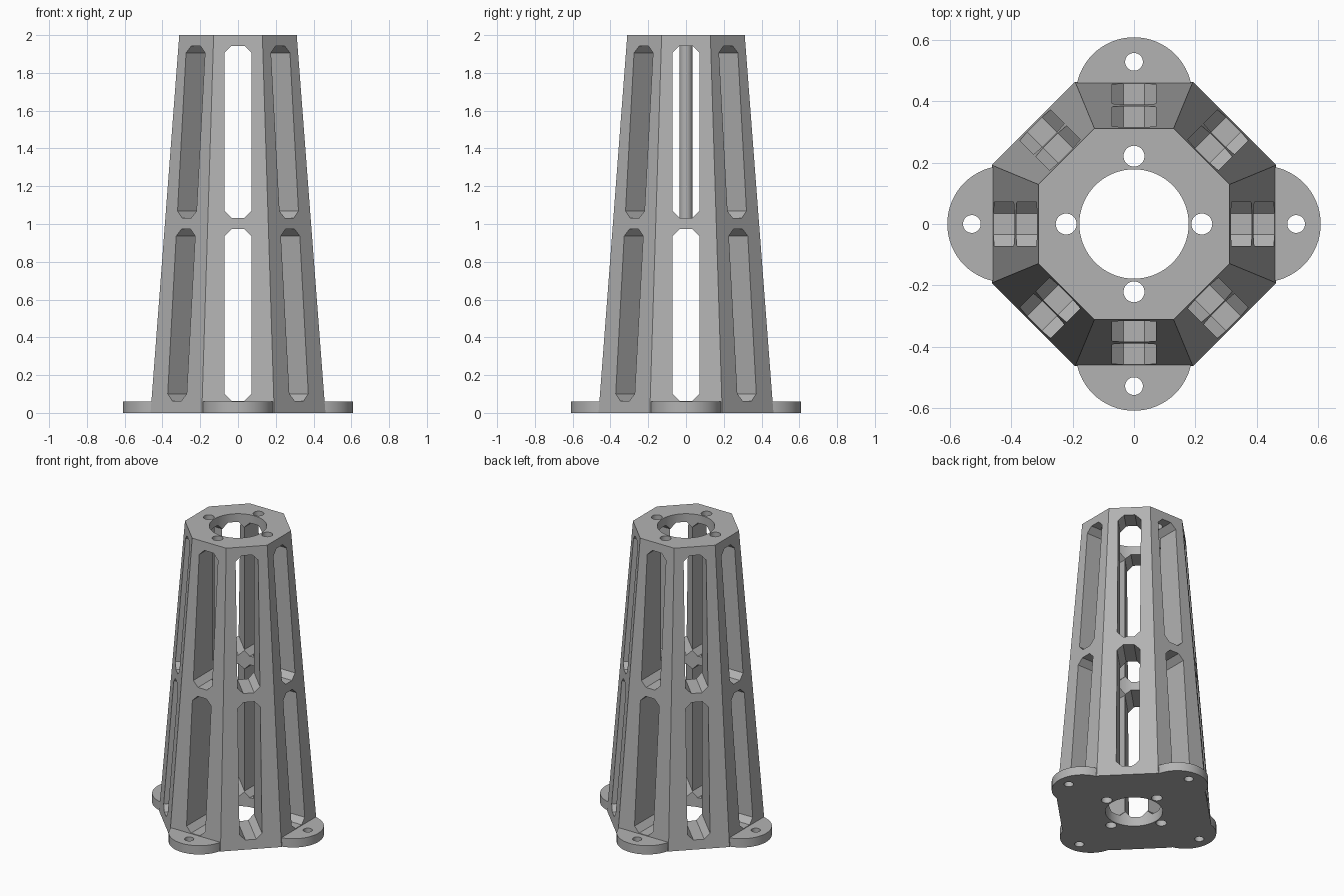
import bpy, bmesh, math
from mathutils import Matrix

if "Cube" in bpy.data.objects:
    bpy.data.objects.remove(bpy.data.objects["Cube"])

grey = bpy.data.materials.new("light grey")
grey.diffuse_color = (0.45, 0.45, 0.45, 1)
grey.use_nodes = True
grey.node_tree.nodes["Principled BSDF"].inputs["Base Color"].default_value = grey.diffuse_color


def make_object(name, bm):
    bmesh.ops.recalc_face_normals(bm, faces=bm.faces)
    mesh = bpy.data.meshes.new(name)
    bm.to_mesh(mesh)
    bm.free()
    mesh.materials.append(grey)
    obj = bpy.data.objects.new(name, mesh)
    bpy.context.collection.objects.link(obj)
    return obj


def cylinder(name, x, y, z0, z1, r0, r1, sides, turn=0.0):
    bm = bmesh.new()
    bmesh.ops.create_cone(
        bm, cap_ends=True, segments=sides, radius1=r0, radius2=r1, depth=z1 - z0,
        matrix=Matrix.Translation((x, y, (z0 + z1) / 2)) @ Matrix.Rotation(turn, 4, 'Z'))
    return make_object(name, bm)


def slot_cutter(z0, z1, angle):
    """Chamfered window profile pushed right through the tower."""
    w, c = 0.071, 0.037
    profile = [(-w + c, z0), (w - c, z0), (w, z0 + c), (w, z1 - c),
               (w - c, z1), (-w + c, z1), (-w, z1 - c), (-w, z0 + c)]
    bm = bmesh.new()
    face = bm.faces.new([bm.verts.new((x, -0.8, z)) for x, z in profile])
    out = bmesh.ops.extrude_face_region(bm, geom=[face])
    bmesh.ops.translate(bm, vec=(0, 1.6, 0),
                        verts=[v for v in out["geom"] if isinstance(v, bmesh.types.BMVert)])
    bmesh.ops.rotate(bm, cent=(0, 0, 0), matrix=Matrix.Rotation(angle, 3, 'Z'), verts=bm.verts)
    return make_object("slot_cutter", bm)


def combine(target, tool, operation):
    mod = target.modifiers.new("combine", 'BOOLEAN')
    mod.operation, mod.solver, mod.object = operation, 'EXACT', tool
    bpy.context.view_layer.objects.active = target
    bpy.ops.object.modifier_apply(modifier=mod.name)
    bpy.data.objects.remove(tool)


# Tapered octagonal tower
k = 1 / math.cos(math.pi / 8)
tower = cylinder("tower", 0, 0, 0, 2, 0.463 * k, 0.311 * k, 8, math.pi / 8)

quarters = [(round(math.cos(i * math.pi / 2)), round(math.sin(i * math.pi / 2))) for i in range(4)]

# Rounded mounting feet
for dx, dy in quarters:
    combine(tower, cylinder("foot", dx * 0.418, dy * 0.418, 0, 0.06, 0.19, 0.19, 64), 'UNION')

# Windows in two tiers on all eight sides
for z0, z1 in ((0.064, 0.973), (1.032, 1.943)):
    for i in range(4):
        combine(tower, slot_cutter(z0, z1, i * math.pi / 4), 'DIFFERENCE')

# Central bore and bolt holes
combine(tower, cylinder("bore", 0, 0, -0.1, 2.1, 0.178, 0.178, 64), 'DIFFERENCE')
for dx, dy in quarters:
    for dist, r in ((0.221, 0.034), (0.528, 0.029)):
        combine(tower, cylinder("bolt_hole", dx * dist, dy * dist, -0.1, 2.1, r, r, 32), 'DIFFERENCE')

# Smooth round walls, crisp edges
bpy.ops.object.select_all(action='DESELECT')
tower.select_set(True)
bpy.context.view_layer.objects.active = tower
bpy.ops.object.shade_smooth_by_angle(angle=math.radians(30))
